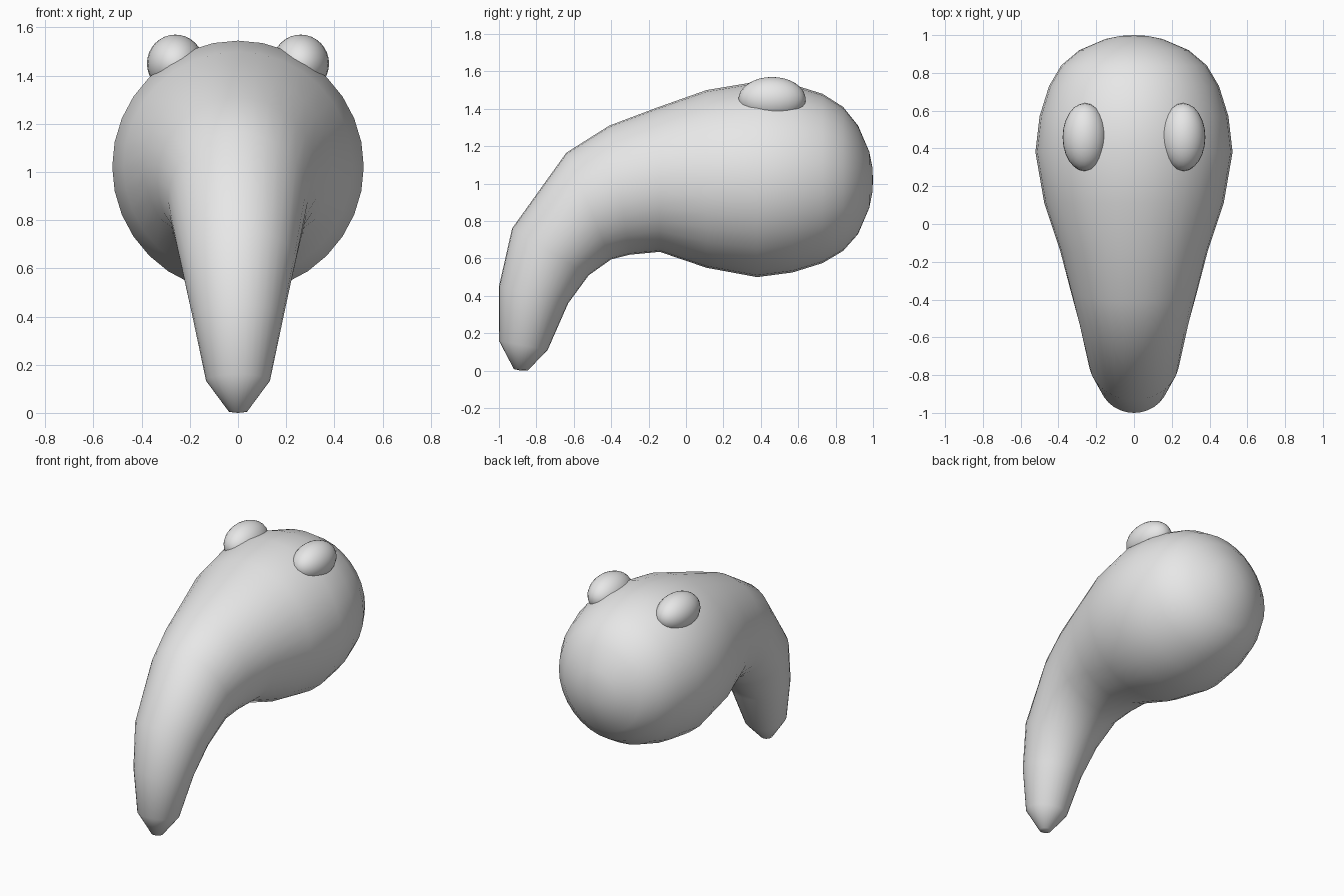
import bpy, bmesh, math
from mathutils import Vector

if "Cube" in bpy.data.objects:
    bpy.data.objects.remove(bpy.data.objects["Cube"], do_unlink=True)

grey = bpy.data.materials.new("plain_grey")
grey.use_nodes = True
grey.diffuse_color = (0.8, 0.8, 0.8, 1)
grey.node_tree.nodes["Principled BSDF"].inputs["Base Color"].default_value = (0.8, 0.8, 0.8, 1)

SEGMENTS = 32

# Cross-sections from the round back to the drooping tip:
# upper y, upper z, lower y, lower z, half width
RINGS = [
    (0.996, 1.09, 0.996, 0.95, 0.07),
    (0.98, 1.17, 0.98, 0.87, 0.15),
    (0.92, 1.31, 0.92, 0.73, 0.29),
    (0.84, 1.41, 0.84, 0.64, 0.385),
    (0.73, 1.48, 0.73, 0.575, 0.45),
    (0.57, 1.53, 0.57, 0.525, 0.50),
    (0.38, 1.545, 0.38, 0.50, 0.522),
    (0.11, 1.50, 0.11, 0.55, 0.475),
    (-0.15, 1.408, -0.14, 0.635, 0.39),
    (-0.41, 1.31, -0.30, 0.62, 0.335),
    (-0.64, 1.165, -0.40, 0.595, 0.29),
    (-0.93, 0.76, -0.52, 0.51, 0.24),
    (-1.00, 0.45, -0.63, 0.36, 0.19),
    (-1.00, 0.16, -0.74, 0.11, 0.133),
    (-0.92, 0.008, -0.845, 0.002, 0.038),
]


def finish(name, bm):
    bmesh.ops.recalc_face_normals(bm, faces=bm.faces)
    for f in bm.faces:
        f.smooth = True
    mesh = bpy.data.meshes.new(name)
    bm.to_mesh(mesh)
    bm.free()
    mesh.materials.append(grey)
    ob = bpy.data.objects.new(name, mesh)
    bpy.context.collection.objects.link(ob)
    return ob


# Body: elliptical rings joined into one curved, tapering form
bm = bmesh.new()
loops = []
for uy, uz, ly, lz, w in RINGS:
    upper, lower = Vector((0, uy, uz)), Vector((0, ly, lz))
    mid, half = (upper + lower) / 2, (upper - lower) / 2
    loops.append([
        bm.verts.new(mid + half * math.cos(a) + Vector((w * math.sin(a), 0, 0)))
        for a in (2 * math.pi * i / SEGMENTS for i in range(SEGMENTS))
    ])
for a, b in zip(loops, loops[1:]):
    for i in range(SEGMENTS):
        j = (i + 1) % SEGMENTS
        bm.faces.new((a[i], a[j], b[j], b[i]))

# Close both ends with fans
for loop, pole in ((loops[0], (0, 1.0, 1.02)), (loops[-1], (0, -0.882, 0.0))):
    tip = bm.verts.new(pole)
    for i in range(SEGMENTS):
        bm.faces.new((loop[i], loop[(i + 1) % SEGMENTS], tip))
finish("body", bm)

# Eyes: a mirrored pair of long ellipsoids set into the top
for name, side in (("left_eye", 1), ("right_eye", -1)):
    bm = bmesh.new()
    bmesh.ops.create_uvsphere(bm, u_segments=24, v_segments=16, radius=1)
    bmesh.ops.scale(bm, vec=(0.118, 0.18, 0.12), verts=bm.verts)
    bmesh.ops.translate(bm, vec=(side * 0.26, 0.46, 1.45), verts=bm.verts)
    finish(name, bm)
